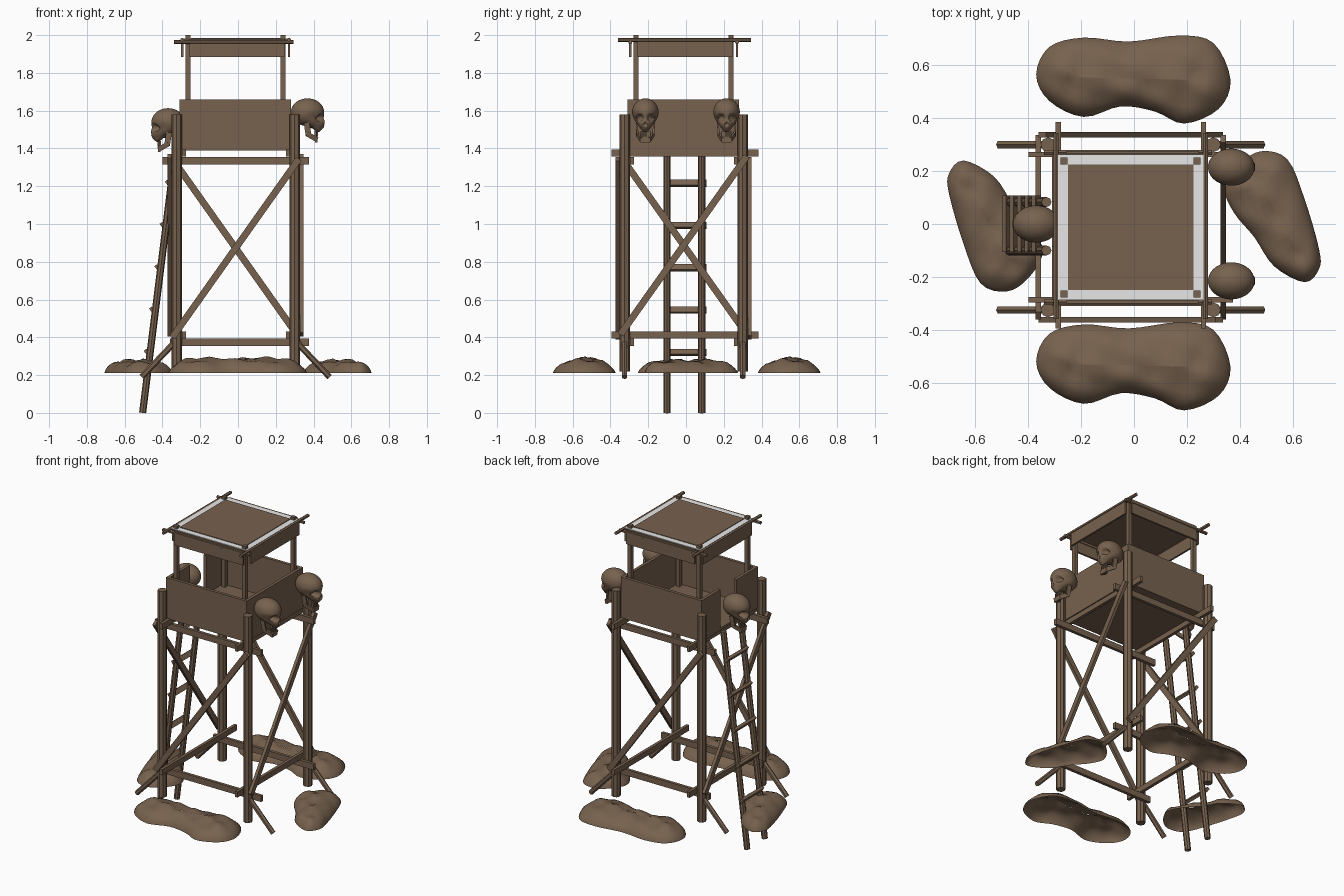
import bpy, bmesh, math, random
from mathutils import Vector, Matrix

if "Cube" in bpy.data.objects:
    bpy.data.objects.remove(bpy.data.objects["Cube"])

random.seed(4)


def material(name, rgb):
    m = bpy.data.materials.new(name)
    m.diffuse_color = (*rgb, 1)
    m.use_nodes = True
    m.node_tree.nodes["Principled BSDF"].inputs["Base Color"].default_value = m.diffuse_color
    return m


BROWN = material("weathered_brown", (0.185, 0.122, 0.077))
PALE = material("pale_grey", (0.8, 0.8, 0.8))


def finish(name, bm, mat=BROWN, smooth=False):
    bmesh.ops.recalc_face_normals(bm, faces=bm.faces)
    me = bpy.data.meshes.new(name)
    bm.to_mesh(me)
    bm.free()
    me.materials.append(mat)
    for p in me.polygons:
        p.use_smooth = smooth
    ob = bpy.data.objects.new(name, me)
    bpy.context.collection.objects.link(ob)
    return ob


def box(name, x0, x1, y0, y1, z0, z1, mat=BROWN):
    bm = bmesh.new()
    m = Matrix.Translation(((x0 + x1) / 2, (y0 + y1) / 2, (z0 + z1) / 2)) @ \
        Matrix.Diagonal((x1 - x0, y1 - y0, z1 - z0, 1))
    bmesh.ops.create_cube(bm, size=1, matrix=m)
    return finish(name, bm, mat)


def rod(name, p, q, r, sides=8):
    p, q = Vector(p), Vector(q)
    d = q - p
    bm = bmesh.new()
    m = Matrix.Translation((p + q) / 2) @ d.to_track_quat('Z', 'Y').to_matrix().to_4x4()
    bmesh.ops.create_cone(bm, cap_ends=True, segments=sides, radius1=r, radius2=r,
                          depth=d.length, matrix=m)
    return finish(name, bm)


def plank(name, p, q, normal, width, thick):
    # board from p to q whose broad face looks along normal
    p, q, n = Vector(p), Vector(q), Vector(normal)
    a = (q - p).normalized()
    w = a.cross(n).normalized()
    n = w.cross(a)
    m = Matrix((a * (q - p).length, w * width, n * thick)).transposed().to_4x4()
    bm = bmesh.new()
    bmesh.ops.create_cube(bm, size=1, matrix=Matrix.Translation((p + q) / 2) @ m)
    return finish(name, bm)


L, R = -0.325, 0.30          # post lines, same on x and y
C = -0.0125                  # middle of the tower

# Corner posts and slanted ground struts
for x in (L, R):
    for y in (L, R):
        rod("corner_post", (x, y, 0.22), (x, y, 1.58), 0.028)
        s = -1 if x < 0 else 1
        rod("ground_strut", (x, y, 0.385), (x + s * 0.185, y, 0.19), 0.016, 6)

# Horizontal beams, lower and upper
for p in (-0.286, 0.263):
    box("lower_cross_beam", -0.36, 0.375, p - 0.01, p + 0.01, 0.355, 0.395)
    box("upper_cross_beam", -0.40, 0.375, p - 0.01, p + 0.01, 1.315, 1.355)
    box("lower_side_beam", p - 0.01, p + 0.01, -0.395, 0.385, 0.395, 0.432)
    box("upper_side_beam", p - 0.01, p + 0.01, -0.395, 0.385, 1.357, 1.395)

# One diagonal brace per side, repeated by quarter turns
for k in range(4):
    t = Matrix.Translation((C, C, 0)) @ Matrix.Rotation(k * math.pi / 2, 4, 'Z')
    lift = 0.015 * (k % 2)
    plank("diagonal_brace", t @ Vector((-0.335, -0.35, 0.40 + lift)),
          t @ Vector((0.335, -0.35, 1.345 + lift)),
          t.to_3x3() @ Vector((0, 1, 0)), 0.036, 0.02)

# Lookout platform with ladder opening on the left
A, B, T = -0.31, 0.28, 0.02
box("platform_floor", A, B, A, B, 1.39, 1.405)
box("platform_front_wall", A, B, A, A + T, 1.39, 1.66)
box("platform_back_wall", A, B, B - T, B, 1.39, 1.66)
box("platform_right_wall", B - T, B, A + T, B - T, 1.39, 1.66)
box("platform_left_wall_front", A, A + T, A + T, -0.085, 1.39, 1.66)
box("platform_left_wall_back", A, A + T, 0.085, B - T, 1.39, 1.66)

# Roof uprights, frame poles, hanging skirts and cover
for x in (-0.265, 0.238):
    for y in (-0.265, 0.238):
        box("roof_upright", x - 0.013, x + 0.013, y - 0.013, y + 0.013, 1.40, 2.0)
for p in (-0.295, 0.27):
    rod("roof_pole_across", (-0.34, p, 1.963), (0.295, p, 1.963), 0.011, 6)
    rod("roof_pole_along", (p, -0.36, 1.975), (p, 0.345, 1.975), 0.011, 6)
    box("roof_skirt_across", -0.257, 0.246, p - 0.006, p + 0.006, 1.885, 1.98)
    box("roof_skirt_along", p - 0.006, p + 0.006, -0.257, 0.246, 1.885, 1.98)
box("roof_underside", -0.287, 0.262, -0.287, 0.262, 1.973, 1.979)
box("roof_pale_border", -0.287, 0.262, -0.287, 0.262, 1.979, 1.982, PALE)
box("roof_cover", -0.25, 0.225, -0.25, 0.225, 1.982, 1.986)


# Ladder
def ladder_x(z):
    return -0.505 + 0.125 * z


for y in (-0.1, 0.083):
    rod("ladder_rail", (ladder_x(0), y, 0.0), (ladder_x(1.39), y, 1.39), 0.019, 8)
for i in range(5):
    z = 0.32 + i * 0.224
    x = ladder_x(z) - 0.017
    plank("ladder_rung", (x, -0.105, z), (x, 0.108, z), (1, 0, 0.7), 0.034, 0.018)


# Skulls
def skull(x, y, z, turn):
    bm = bmesh.new()
    bmesh.ops.create_icosphere(bm, subdivisions=5, radius=1)
    for v in bm.verts:
        c = v.co
        front = min(1, max(0, (c.x + 0.1) / 0.5))
        if c.z < 0:                       # pull the face down and narrow it
            c.y *= 1 - 0.35 * front * min(1, -c.z * 1.4)
            c.z *= 1 + 0.6 * front
        c.x, c.y, c.z = c.x * 0.088, c.y * 0.07, c.z * 0.073
        if c.x > 0:                       # cheeks, eye sockets and nose hole
            c.x += 0.022 * min(1, max(0, (-c.z - 0.03) / 0.04))
            for hy, hz, hr, deep in ((0.029, -0.03, 0.021, 0.035),
                                     (-0.029, -0.03, 0.021, 0.035),
                                     (0, -0.064, 0.011, 0.022)):
                d = math.hypot(c.y - hy, c.z - hz) / hr
                if d < 1:
                    c.x -= deep * min(1, (1 - d) * 2.5)
    m = Matrix.Translation((x, y, z)) @ Matrix.Rotation(turn, 4, 'Z')
    bm.transform(m)
    finish("skull", bm, smooth=True)
    # lower jaw and teeth
    at = lambda *c: m @ Vector(c)
    side = m.to_3x3() @ Vector((0, 1, 0))
    for s in (-1, 1):
        plank("skull_jaw_side", at(-0.005, s * 0.046, -0.055), at(0.005, s * 0.042, -0.12),
              side, 0.03, 0.01)
        plank("skull_jaw_edge", at(-0.003, s * 0.043, -0.115), at(0.05, s * 0.022, -0.145),
              side, 0.026, 0.012)
    plank("skull_chin", at(0.046, -0.026, -0.145), at(0.046, 0.026, -0.145),
          m.to_3x3() @ Vector((1, 0, 0)), 0.03, 0.014)
    for i in range(-2, 3):
        plank("skull_tooth", at(0.052 - abs(i) * 0.005, i * 0.011, -0.10),
              at(0.052 - abs(i) * 0.005, i * 0.011, -0.13), side, 0.009, 0.009)


skull(0.368, -0.215, 1.592, 0)
skull(0.368, 0.215, 1.592, 0)
skull(-0.37, 0.0, 1.54, math.pi)


# Earth mounds: smooth outline drawn up in rings to a spine
def mound(name, outline, s0, s1, height, place):
    pts = [Vector(p) for p in outline]
    n, ring = len(pts), []
    for i in range(n):
        a, b, c, d = (pts[(i + k - 1) % n] for k in range(4))
        for t in (0, 0.25, 0.5, 0.75):
            ring.append(0.5 * (2 * b + (c - a) * t + (2 * a - 5 * b + 4 * c - d) * t * t
                               + (3 * b - a - 3 * c + d) * t ** 3))
    s0, s1 = Vector(s0), Vector(s1)
    ax = s1 - s0
    bm = bmesh.new()
    rows = []
    for f in (1, 0.96, 0.88, 0.76, 0.6, 0.4, 0.2, 0.0):
        row = []
        for p in ring:
            k = min(1, max(0, (p - s0).dot(ax) / ax.length_squared))
            q = (s0 + ax * k).lerp(p, f)
            bump = 0.012 * math.sin(q.x * 31 + q.y * 17) * math.sin(q.y * 37 - q.x * 11)
            z = height * (1 - f ** 2.2) ** 0.65 + bump * (1 - f ** 3)
            row.append(bm.verts.new((q.x, q.y, 0.21 + max(0, z))))
        rows.append(row)
    for a, b in zip(rows, rows[1:]):
        for i in range(len(ring)):
            j = (i + 1) % len(ring)
            bm.faces.new((a[i], a[j], b[j], b[i]))
    bmesh.ops.remove_doubles(bm, verts=bm.verts, dist=0.0005)
    bm.transform(place)
    finish(name, bm, smooth=True)


LONG = [(-.37, .02), (-.32, .125), (-.19, .16), (-.02, .145), (.17, .168), (.30, .14),
        (.365, 0), (.32, -.11), (.19, -.165), (.08, -.12), (-.05, -.10), (-.19, -.14),
        (-.32, -.08)]
SHORT = [(.40, .225), (.48, .275), (.58, .245), (.645, .095), (.70, -.095), (.70, -.17),
         (.645, -.22), (.53, -.16), (.455, -.05), (.38, .04), (.345, .13)]
move = Matrix.Translation
mound("back_mound", LONG, (-.22, .01), (.21, 0), 0.077, move((0, 0.545, 0)))
mound("front_mound", LONG, (-.22, .01), (.21, 0), 0.077, move((0, -0.54, 0)))
mound("right_mound", SHORT, (.48, .15), (.62, -.11), 0.066, move((0, 0, 0)))
mound("left_mound", SHORT, (.48, .15), (.62, -.11), 0.066,
      move((0, 0.02, 0)) @ Matrix.Rotation(math.pi, 4, 'Z'))
